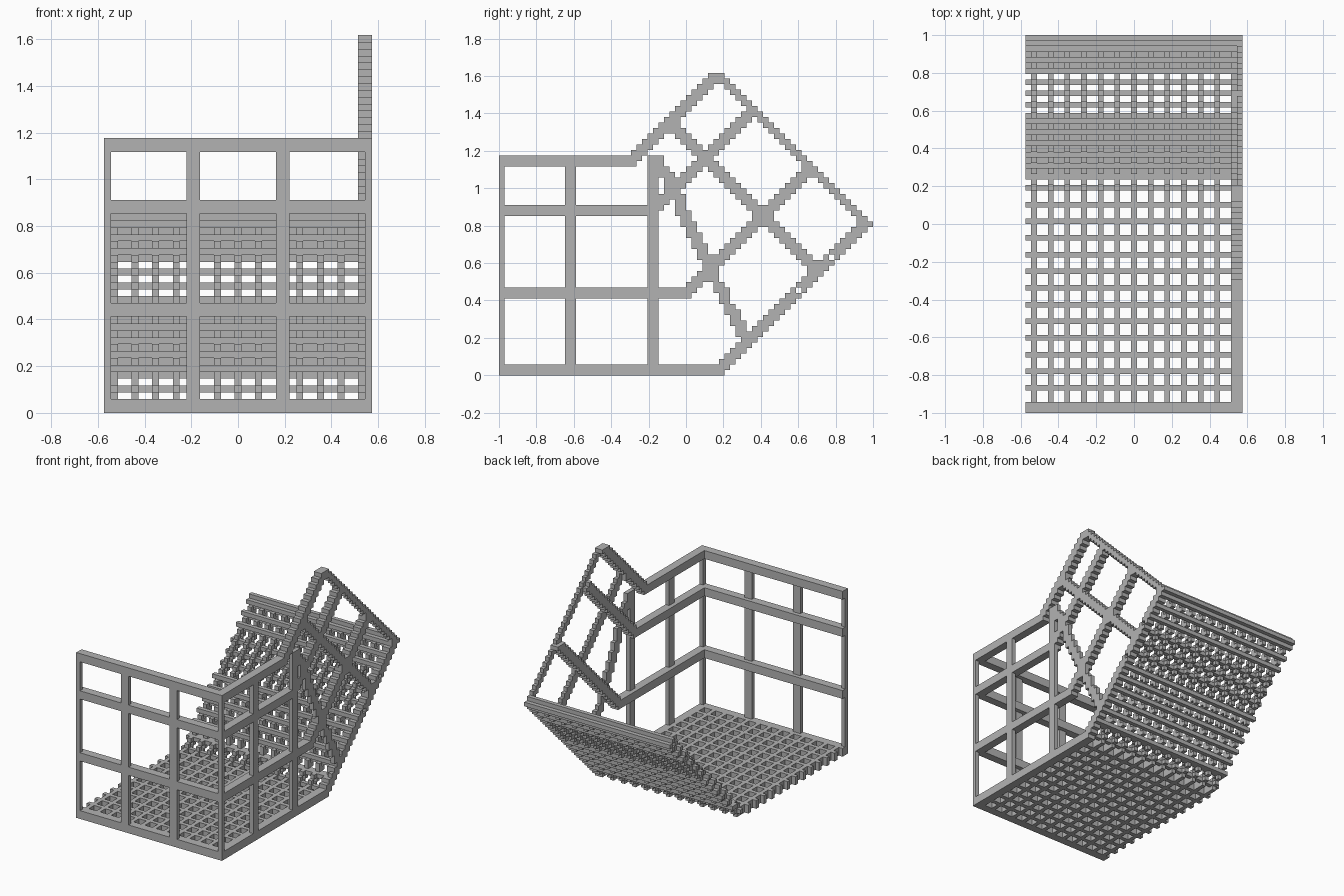
import bpy, bmesh, math
from mathutils import Vector

cube = bpy.data.objects.get("Cube")
if cube:
    bpy.data.objects.remove(cube)

U = 1 / 34                      # size of one block
NX, NY, H = 39, 68, 40          # block counts: width, depth, frame height
C = math.sqrt(0.5)              # the rear bay leans back by 45 degrees
HINGE_Y, HINGE_Z = 39.7, -0.05
MITRE = math.tan(math.radians(22.5))
RAILS = (0, 14, 29, 38)         # lower block of every two-block rail
LAST = 38                       # last block along the leaning bay

grey = bpy.data.materials.new("plain_grey")
grey.use_nodes = True
grey.diffuse_color = (0.45, 0.45, 0.45, 1)
grey.node_tree.nodes["Principled BSDF"].inputs["Base Color"].default_value = (0.45, 0.45, 0.45, 1)

taken = set()


def box(xs, ys, zs):
    """All blocks in a box of ranges."""
    return {(x, y, z) for x in xs for y in ys for z in zs}


def lean(s, n):
    """Block reached by going s along and n up in the leaning bay."""
    return (math.floor(HINGE_Y + (s - n) * C + 0.5),
            math.floor(HINGE_Z + (s + n) * C + 0.5))


def steps(a, b):
    """Half-block steps from a to b, so that sloping bars stay joined."""
    return [a + k / 2 for k in range(int((b - a) * 2) + 1)]


def build(name, cells):
    """Make a mesh of the outer faces of a set of blocks."""
    cells = cells - taken
    taken.update(cells)
    bm = bmesh.new()
    verts = {}

    def vert(p):
        if p not in verts:
            verts[p] = bm.verts.new(((p[0] - NX / 2) * U, (p[1] - NY / 2) * U, p[2] * U))
        return verts[p]

    for cell in sorted(cells):
        for axis in range(3):
            for side in (0, 1):
                near = list(cell)
                near[axis] += 2 * side - 1
                if tuple(near) in cells:
                    continue
                b, c = (axis + 1) % 3, (axis + 2) % 3
                corners = []
                for db, dc in ((0, 0), (1, 0), (1, 1), (0, 1)):
                    p = list(cell)
                    p[axis] += side
                    p[b] += db
                    p[c] += dc
                    corners.append(vert(tuple(p)))
                bm.faces.new(corners if side else corners[::-1])
    mesh = bpy.data.meshes.new(name)
    bm.to_mesh(mesh)
    bm.free()
    mesh.materials.append(grey)
    obj = bpy.data.objects.new(name, mesh)
    bpy.context.collection.objects.link(obj)


# Front frame: rails two blocks deep, posts one block deep
front = set()
for z in RAILS:
    front |= box(range(NX), (0, 1), (z, z + 1))
for x in (0, 12, 13, 25, 26, 38):
    front |= box((x,), (0,), range(H))
build("front_frame", front)

# Upright side frame: rails stop at the mitre with the leaning bay
side = set()
for rail in RAILS:
    for z in (rail, rail + 1):
        side |= box((37, 38), range(round(HINGE_Y - z * MITRE) + 1), (z,))
for y in (0, 12, 13, 27, 28):
    side |= box((38,), (y,), range(H))
build("side_frame", side)

# Leaning side frame
bay = set()
for rail in RAILS:
    for n in (rail, rail + 1):
        for s in steps(round(n * MITRE), LAST):
            depth = (38,) if rail == 0 else (37, 38)
            bay |= {(x, *lean(s, n)) for x in depth}
for s in (25, 25.5, 26, LAST):
    bay |= {(38, *lean(s, n)) for n in steps(0, H - 1)}

# Slanting post beside the mitre
path = [Vector(p) for p in ((44.3, 6.5), (38, 18.5), (33.8, 27.4), (31.5, 33.2), (28, 39))]
for a, b in zip(path, path[1:]):
    for k in range(40):
        p = a.lerp(b, k / 40)
        y, z = math.floor(p.x), round(p.y)
        bay |= {(38, y, z), (38, y + 1, z)}
build("leaning_side_frame", bay)

# Floor lattice: lengthwise and crosswise bars three blocks apart
floor = set()
for x in range(1, NX, 3):
    floor |= box((x,), range(41), (0, 1))
for y in range(1, 39, 3):
    floor |= box(range(NX), (y,), (0, 1))
build("floor_lattice", floor)

# Back lattice: the same bars carried up the slope
back = set()
for n in (0, 1):
    for x in range(1, NX, 3):
        back |= {(x, *lean(s, n)) for s in range(LAST + 1)}
    for s in [*range(1, LAST, 3), LAST]:
        back |= {(x, *lean(s, n)) for x in range(NX)}
build("back_lattice", back)
